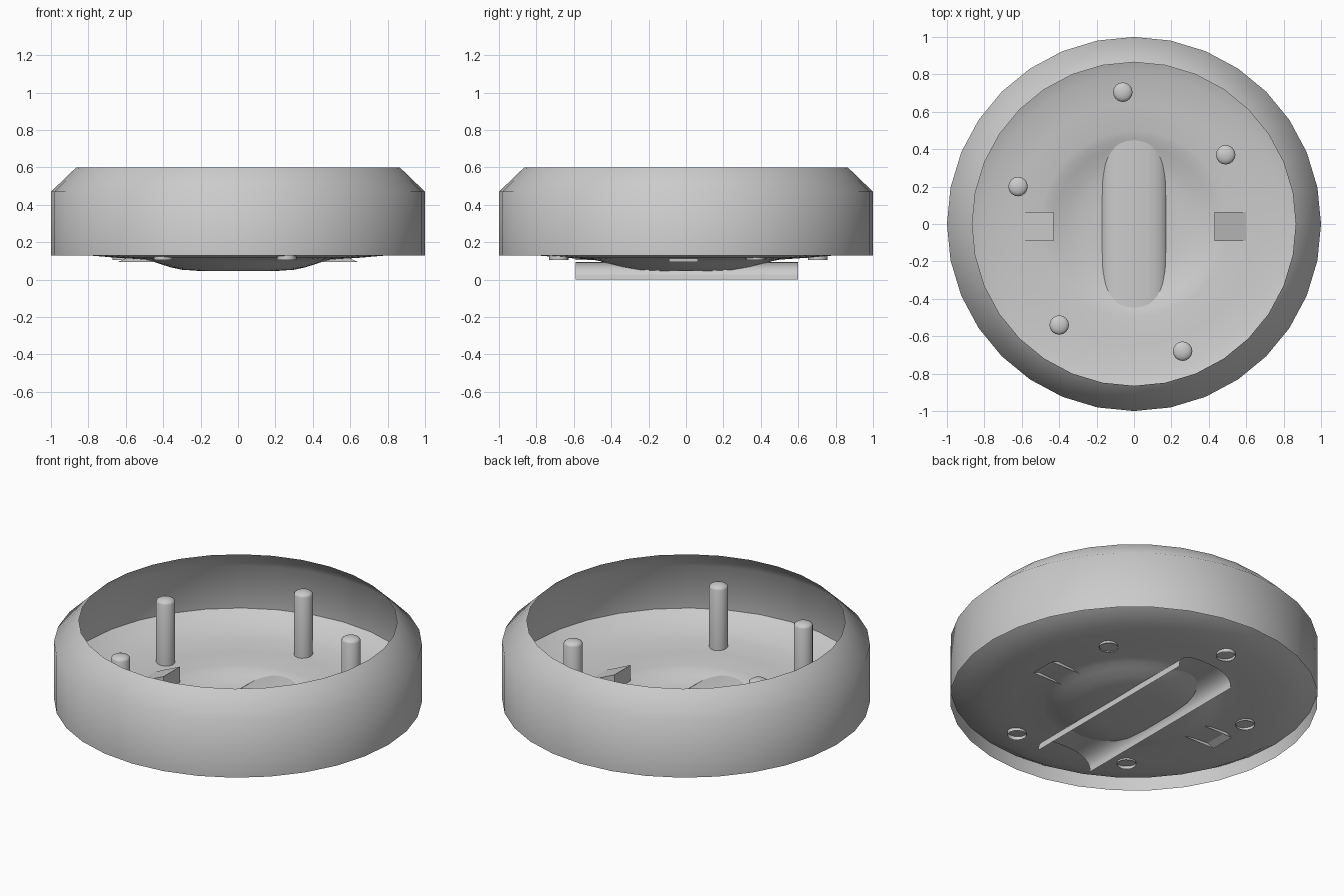
import bpy
import bmesh
import math
from mathutils import Vector

cube = bpy.data.objects.get("Cube")
if cube:
    bpy.data.objects.remove(cube, do_unlink=True)


def finish(name, bm, angle):
    """Turn a bmesh into a named object with angle-limited smooth shading."""
    mesh = bpy.data.meshes.new(name)
    bm.to_mesh(mesh)
    bm.free()
    obj = bpy.data.objects.new(name, mesh)
    bpy.context.collection.objects.link(obj)
    bpy.ops.object.select_all(action='DESELECT')
    obj.select_set(True)
    bpy.context.view_layer.objects.active = obj
    bpy.ops.object.shade_smooth_by_angle(angle=math.radians(angle))
    return obj


def lathe(name, profile, sides, centre=(0, 0), angle=60):
    """Revolve an (r, z) profile about a vertical axis."""
    bm = bmesh.new()
    verts = [bm.verts.new((r, 0, z)) for r, z in profile]
    edges = [bm.edges.new(pair) for pair in zip(verts, verts[1:])]
    bmesh.ops.spin(bm, geom=verts + edges, cent=(0, 0, 0), axis=(0, 0, 1),
                   angle=math.tau, steps=sides)
    bmesh.ops.remove_doubles(bm, verts=bm.verts, dist=0.0005)
    bmesh.ops.recalc_face_normals(bm, faces=bm.faces)
    bmesh.ops.translate(bm, verts=bm.verts, vec=(*centre, 0))
    return finish(name, bm, angle)


# Thin outer wall with a sloped shoulder
lathe("outer_wall", [(1, 0.13), (1, 0.47), (0.865, 0.6)], 32)

# Floor with a shallow central dish, curving up to meet the wall
lathe("dished_floor", [(0, 0.045), (0.2, 0.046), (0.3, 0.053), (0.36, 0.066),
                       (0.42, 0.085), (0.46, 0.099), (0.5, 0.107),
                       (0.65, 0.117), (0.8, 0.13), (0.92, 0.165),
                       (1, 0.215)], 32)

# Round-topped pins standing through the floor
PIN_RADIUS = 0.052
pin_spots = [(-0.06, 0.705), (0.49, 0.37), (-0.62, 0.2),
             (-0.4, -0.54), (0.26, -0.68)]
pin_profile = [(PIN_RADIUS, 0.105), (PIN_RADIUS, 0.48)]
for step in range(1, 5):
    t = step / 4 * math.pi / 2
    pin_profile.append((PIN_RADIUS * math.cos(t), 0.48 + 0.022 * math.sin(t)))
for number, spot in enumerate(pin_spots, 1):
    lathe(f"pin_{number}", pin_profile, 16, spot, 50)

# Long arched channel, open underneath, running front to back
bm = bmesh.new()
arch = []
STEPS = 20
for i in range(STEPS + 1):
    t = math.pi * i / STEPS
    c, s = math.cos(t), max(math.sin(t), 0)
    x = math.copysign(abs(c) ** 0.77, c) * 0.183
    arch.append(bm.verts.new((x, -0.59, 0.095 * s ** 0.77)))
arch_edges = [bm.edges.new(pair) for pair in zip(arch, arch[1:])]
extruded = bmesh.ops.extrude_edge_only(bm, edges=arch_edges)
new_verts = [g for g in extruded["geom"] if isinstance(g, bmesh.types.BMVert)]
bmesh.ops.translate(bm, verts=new_verts, vec=(0, 1.19, 0))
bmesh.ops.recalc_face_normals(bm, faces=bm.faces)
if sum((f.normal.z for f in bm.faces)) < 0:
    bmesh.ops.reverse_faces(bm, faces=bm.faces)
finish("arched_channel", bm, 60)

# Pair of hollow wedge catches, tall towards the centre
for side, name in ((1, "left_wedge"), (-1, "right_wedge")):
    bm = bmesh.new()
    inner, outer, low, high = 0.43, 0.64, 0.095, 0.19
    ends = []
    for y in (-0.09, 0.065):
        ends.append([bm.verts.new(Vector((side * x, y, z)))
                     for x, z in ((outer, low), (inner, high), (inner, low))])
    front, back = ends
    bm.faces.new(front)
    bm.faces.new(reversed(back))
    for i in range(2):
        bm.faces.new((front[i], back[i], back[i + 1], front[i + 1]))
    bmesh.ops.recalc_face_normals(bm, faces=bm.faces)
    finish(name, bm, 20)
